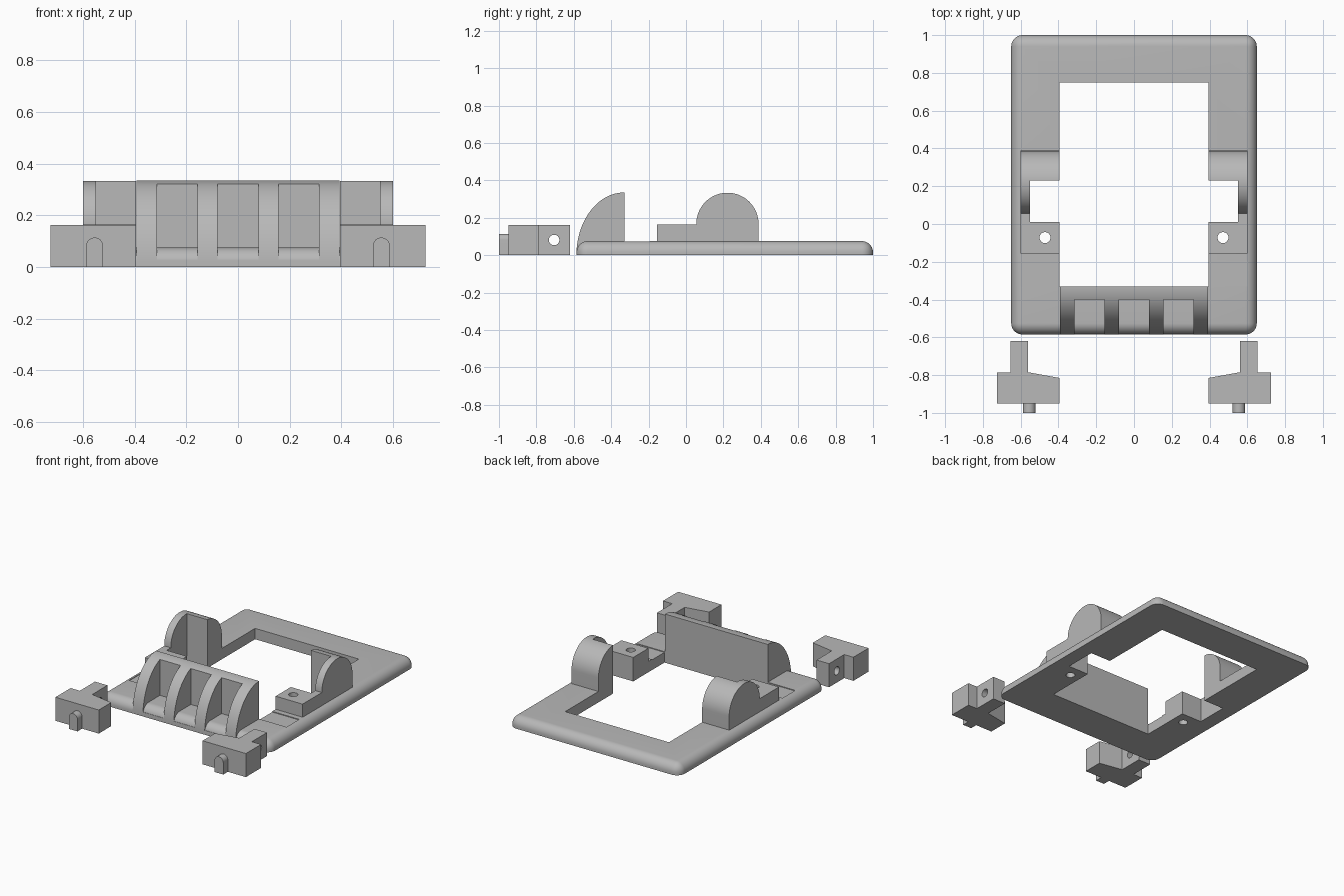
import bpy, bmesh
from math import sin, cos, pi
from mathutils import Vector

old = bpy.data.objects.get("Cube")
if old:
    bpy.data.objects.remove(old, do_unlink=True)

grey = bpy.data.materials.new("plain grey")
grey.use_nodes = True
grey.diffuse_color = (0.48, 0.48, 0.48, 1)
grey.node_tree.nodes["Principled BSDF"].inputs["Base Color"].default_value = (0.48, 0.48, 0.48, 1)


def finish(name, bm):
    bmesh.ops.recalc_face_normals(bm, faces=bm.faces)
    mesh = bpy.data.meshes.new(name)
    bm.to_mesh(mesh)
    bm.free()
    mesh.materials.append(grey)
    ob = bpy.data.objects.new(name, mesh)
    bpy.context.collection.objects.link(ob)
    return ob


def prism(name, outline, axis, a, b):
    """Extrude a 2D outline along an axis from a to b."""
    place = {"x": lambda p, t: (t, p[0], p[1]),
             "y": lambda p, t: (p[0], t, p[1]),
             "z": lambda p, t: (p[0], p[1], t)}[axis]
    bm = bmesh.new()
    face = bm.faces.new([bm.verts.new(place(p, a)) for p in outline])
    moved = bmesh.ops.extrude_face_region(bm, geom=[face])["geom"]
    shift = Vector(place((0, 0), b - a))
    bmesh.ops.translate(bm, vec=shift, verts=[v for v in moved if isinstance(v, bmesh.types.BMVert)])
    return finish(name, bm)


def box(name, x0, x1, y0, y1, z0, z1):
    return prism(name, [(x0, y0), (x1, y0), (x1, y1), (x0, y1)], "z", z0, z1)


def arc(cx, cy, rx, ry, start, end, steps):
    return [(cx + rx * cos(start + (end - start) * i / steps),
             cy + ry * sin(start + (end - start) * i / steps)) for i in range(steps + 1)]


def circle(cx, cy, r):
    return arc(cx, cy, r, r, 0, 2 * pi, 32)[:-1]


def combine(target, tool, operation):
    mod = target.modifiers.new("combine", "BOOLEAN")
    mod.operation = operation
    mod.solver = "EXACT"
    mod.object = tool
    bpy.context.view_layer.objects.active = target
    bpy.ops.object.modifier_apply(modifier=mod.name)
    bpy.data.objects.remove(tool, do_unlink=True)


def add(target, tool):
    combine(target, tool, "UNION")


def cut(target, tool):
    combine(target, tool, "DIFFERENCE")


def smooth(ob):
    bpy.ops.object.select_all(action="DESELECT")
    ob.select_set(True)
    bpy.context.view_layer.objects.active = ob
    bpy.ops.object.shade_smooth_by_angle(angle=0.5)


# Base plate: rounded corners and top rim, flat underside
bm = bmesh.new()
bmesh.ops.create_cube(bm, size=1)
for v in bm.verts:
    v.co = (v.co.x * 1.3, v.co.y * 1.585 + 0.2075, (v.co.z + 0.5) * 0.075)
rim = [e for e in bm.edges if max(v.co.z for v in e.verts) > 0.01]
bmesh.ops.bevel(bm, geom=rim, offset=0.06, segments=10, profile=0.5, affect="EDGES")
frame = finish("frame", bm)

# Ribbed front grip with three pockets
curve = arc(-0.33, 0, 0.256, 0.335, pi / 2, pi - 0.012, 32)
grip = prism("grip", [(-0.3, 0.335)] + curve + [(-0.3, 0.004)], "x", -0.392, 0.392)
for x in (-0.235, 0, 0.235):
    cut(grip, box("pocket", x - 0.079, x + 0.079, -0.7, -0.4, 0.03, 0.5))
add(frame, grip)

# Side lobes and the blocks in front of them
lobe_outline = [(0.055, 0.03), (0.388, 0.03)] + arc(0.2215, 0.167, 0.1665, 0.1665, 0, pi, 40)
for s in (-1, 1):
    add(frame, prism("lobe", lobe_outline, "x", s * 0.38, s * 0.6))
    add(frame, box("block", s * 0.38, s * 0.6, -0.155, 0.08, 0.03, 0.165))

# Window, side notches, shallow recesses and screw holes
cut(frame, box("window", -0.395, 0.395, -0.33, 0.75, -0.1, 0.5))
for s in (-1, 1):
    cut(frame, box("notch", s * 0.38, s * 0.55, 0.01, 0.23, -0.1, 0.5))
    cut(frame, box("recess", s * 0.38, s * 0.6, -0.33, -0.192, 0.07, 0.2))
    cut(frame, prism("screw_hole", circle(s * 0.471, -0.072, 0.029), "z", -0.1, 0.4))
smooth(frame)

# Separate clips with a drilled stem and a round-topped peg
clip_outline = [(0.725, -0.95), (0.725, -0.785), (0.655, -0.785), (0.655, -0.62),
                (0.56, -0.62), (0.56, -0.785), (0.395, -0.815), (0.395, -0.95)]
for s, side in ((-1, "right"), (1, "left")):
    clip = prism(side + "_clip", [(s * x, y) for x, y in clip_outline], "z", 0, 0.162)
    cut(clip, prism("pin_hole", circle(-0.705, 0.081, 0.028), "x", s * 0.5, s * 0.8))
    peg_outline = [(s * 0.555 - 0.033, 0), (s * 0.555 + 0.033, 0)]
    peg_outline += arc(s * 0.555, 0.081, 0.033, 0.033, 0, pi, 20)
    peg = prism(side + "_peg", peg_outline, "y", -1, -0.95)
    smooth(clip)
    smooth(peg)
